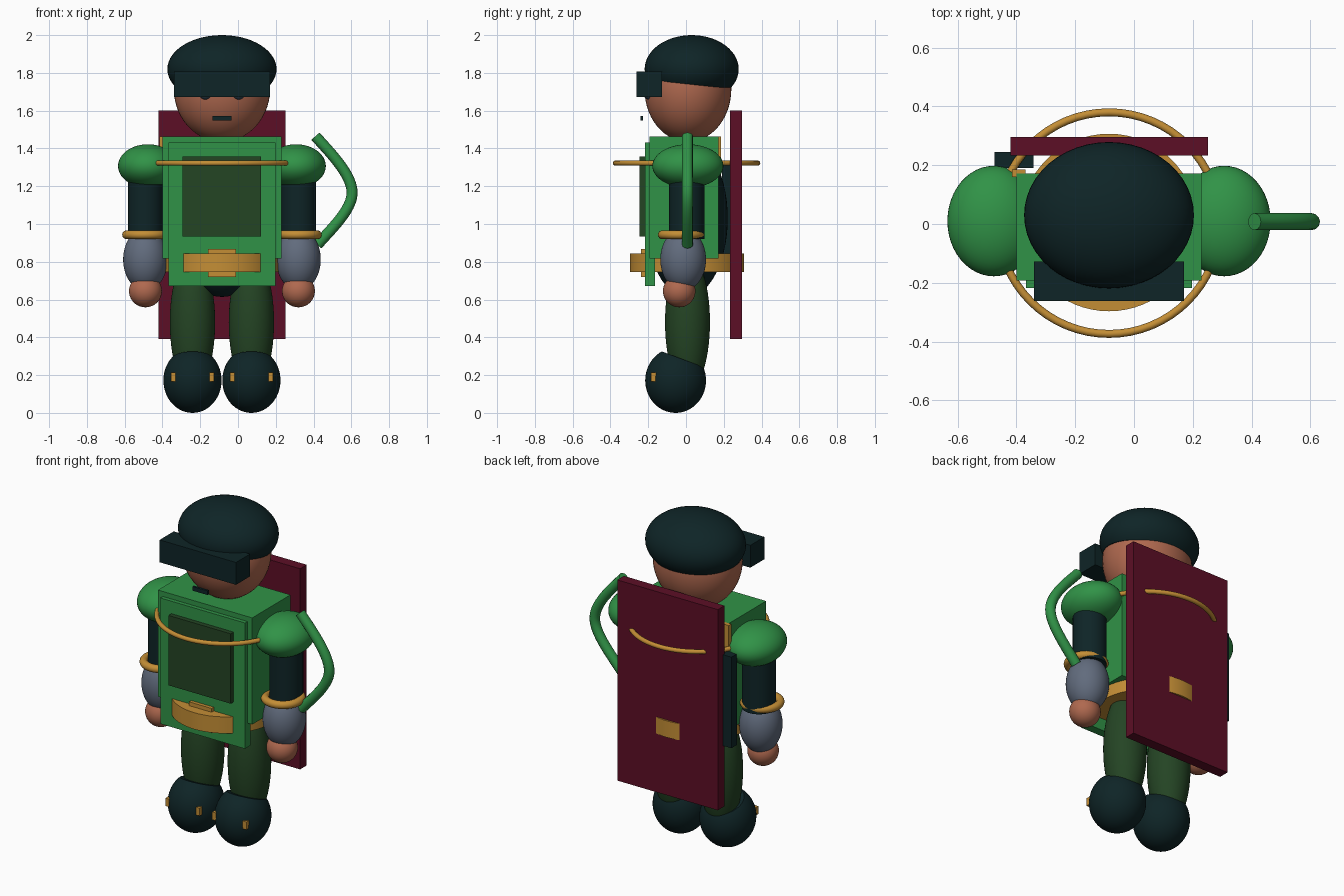
import bpy, bmesh, math
from mathutils import Vector, Matrix

if "Cube" in bpy.data.objects:
    bpy.data.objects.remove(bpy.data.objects["Cube"])


def mat(name, r, g, b):
    m = bpy.data.materials.new(name)
    m.diffuse_color = (r, g, b, 1)
    m.use_nodes = True
    m.node_tree.nodes["Principled BSDF"].inputs["Base Color"].default_value = m.diffuse_color
    return m


GREEN = mat("bright green", 0.03, 0.29, 0.063)
FOREST = mat("forest green", 0.0176, 0.058, 0.0176)
DARK = mat("dark teal", 0.0045, 0.018, 0.02)
SKIN = mat("skin", 0.43, 0.14, 0.078)
GOLD = mat("ochre", 0.55, 0.27, 0.036)
GREY = mat("slate grey", 0.12, 0.148, 0.205)
MAROON = mat("maroon", 0.107, 0.0045, 0.019)
EYE = mat("eye blue", 0.03, 0.06, 0.09)

CX = -0.085  # the figure's own centre line


def finish(bm, name, m, smooth=True):
    bmesh.ops.recalc_face_normals(bm, faces=bm.faces)
    me = bpy.data.meshes.new(name)
    bm.to_mesh(me)
    bm.free()
    me.materials.append(m)
    ob = bpy.data.objects.new(name, me)
    bpy.context.collection.objects.link(ob)
    if smooth:
        bpy.ops.object.select_all(action='DESELECT')
        ob.select_set(True)
        bpy.context.view_layer.objects.active = ob
        bpy.ops.object.shade_smooth_by_angle(angle=math.radians(35))
    return ob


def box(name, m, x0, x1, y0, y1, z0, z1):
    bm = bmesh.new()
    bmesh.ops.create_cube(bm, size=1)
    bmesh.ops.scale(bm, vec=(x1 - x0, y1 - y0, z1 - z0), verts=bm.verts)
    bmesh.ops.translate(bm, vec=((x0 + x1) / 2, (y0 + y1) / 2, (z0 + z1) / 2), verts=bm.verts)
    return finish(bm, name, m, False)


def ball(name, m, c, r, cut=None):
    """Ellipsoid; cut = (point, normal, keep) slices off the side the normal points to."""
    bm = bmesh.new()
    bmesh.ops.create_uvsphere(bm, u_segments=48, v_segments=28, radius=1)
    bmesh.ops.scale(bm, vec=r, verts=bm.verts)
    bmesh.ops.translate(bm, vec=c, verts=bm.verts)
    if cut:
        geom = bm.verts[:] + bm.edges[:] + bm.faces[:]
        bmesh.ops.bisect_plane(bm, geom=geom, plane_co=cut[0], plane_no=cut[1], clear_outer=True)
        bmesh.ops.holes_fill(bm, edges=[e for e in bm.edges if e.is_boundary], sides=0)
    return finish(bm, name, m)


def tube(name, m, c, r, z0, z1):
    bm = bmesh.new()
    bmesh.ops.create_cone(bm, cap_ends=True, segments=64, radius1=r, radius2=r, depth=z1 - z0,
                          matrix=Matrix.Translation((c[0], c[1], (z0 + z1) / 2)))
    return finish(bm, name, m)


def ring(name, m, c, R, r):
    bpy.ops.mesh.primitive_torus_add(location=c, major_radius=R, minor_radius=r,
                                     major_segments=64, minor_segments=14)
    ob = bpy.context.object
    ob.name = name
    ob.data.materials.append(m)
    bpy.ops.object.shade_smooth_by_angle(angle=math.radians(60))
    return ob


# head, cap, visor and face
ball("head", SKIN, (CX, 0.01, 1.715), (0.255, 0.23, 0.28))
ball("cap", DARK, (CX, 0.03, 1.82), (0.289, 0.249, 0.18),
     (Vector((0, -0.217, 1.765)), Vector((0, -0.107, -1))))
box("visor", DARK, -0.34, 0.17, -0.262, -0.128, 1.672, 1.807)
box("mouth", DARK, -0.135, -0.035, -0.242, -0.228, 1.548, 1.573)
for s in (-1, 1):
    ball("eye", EYE, (CX + s * 0.087, -0.197, 1.697), (0.038, 0.03, 0.038))

# torso: soft body inside a boxy vest with front plates
ball("body", DARK, (CX, 0.005, 1.03), (0.27, 0.216, 0.416))
box("vest", GREEN, -0.40, 0.23, -0.193, 0.172, 0.818, 1.462)
box("vest_front_plate", GREEN, -0.367, 0.198, -0.217, -0.165, 0.672, 1.432)
box("chest_panel", FOREST, -0.293, 0.123, -0.245, -0.21, 0.935, 1.357)

# belt, buckle and chest ring
tube("belt", GOLD, (CX, 0.005), 0.302, 0.745, 0.845)
box("buckle", GOLD, -0.16, -0.01, -0.238, -0.2, 0.72, 0.868)
ring("chest_ring", GOLD, (CX, 0.003, 1.322), 0.377, 0.0135)

# arms
for s in (-1, 1):
    x = CX + s * 0.405
    ball("shoulder_pad", GREEN, (CX + s * 0.392, 0.01, 1.307), (0.158, 0.188, 0.115))
    tube("upper_arm", DARK, (x, 0.004), 0.093, 0.92, 1.31)
    ring("arm_ring", GOLD, (x, -0.026, 0.943), 0.1, 0.023)
    ball("forearm", GREY, (x, -0.015, 0.812), (0.118, 0.121, 0.165))
    ball("hand", SKIN, (x, -0.036, 0.645), (0.087, 0.086, 0.086))

# legs and boots with clasps
for s in (-1, 1):
    x = CX + s * 0.156
    ball("leg", FOREST, (x, 0.008, 0.48), (0.12, 0.119, 0.36))
    ball("boot", DARK, (x, -0.055, 0.172), (0.154, 0.161, 0.172),
         (Vector((0, -0.127, 0.325)), Vector((0, 0.375, 1))))
    for t in (-1, 1):
        cx = x + t * 0.102
        box("boot_clasp", GOLD, cx - 0.012, cx + 0.012, -0.185, -0.16, 0.167, 0.214)

# back: board, side case and strap
box("back_board", MAROON, -0.42, 0.252, 0.233, 0.296, 0.39, 1.602)
box("side_case", DARK, -0.475, -0.342, 0.19, 0.245, 0.76, 1.31)
box("back_strap", GOLD, -0.415, -0.37, 0.16, 0.185, 1.1, 1.462)

# curved hose on the right arm
cu = bpy.data.curves.new("hose", 'CURVE')
cu.dimensions = '3D'
cu.bevel_depth = 0.029
cu.bevel_resolution = 4
cu.resolution_u = 24
cu.use_fill_caps = True
sp = cu.splines.new('BEZIER')
sp.bezier_points.add(2)
path = [((0.41, 1.465), (0.36, 1.53), (0.48, 1.385)),
        ((0.604, 1.165), (0.604, 1.265), (0.604, 1.075)),
        ((0.42, 0.89), (0.49, 0.97), (0.37, 0.83))]
for p, (co, hl, hr) in zip(sp.bezier_points, path):
    p.handle_left_type = p.handle_right_type = 'FREE'
    p.co = (co[0], 0.008, co[1])
    p.handle_left = (hl[0], 0.008, hl[1])
    p.handle_right = (hr[0], 0.008, hr[1])
cu.materials.append(GREEN)
bpy.context.collection.objects.link(bpy.data.objects.new("hose", cu))
